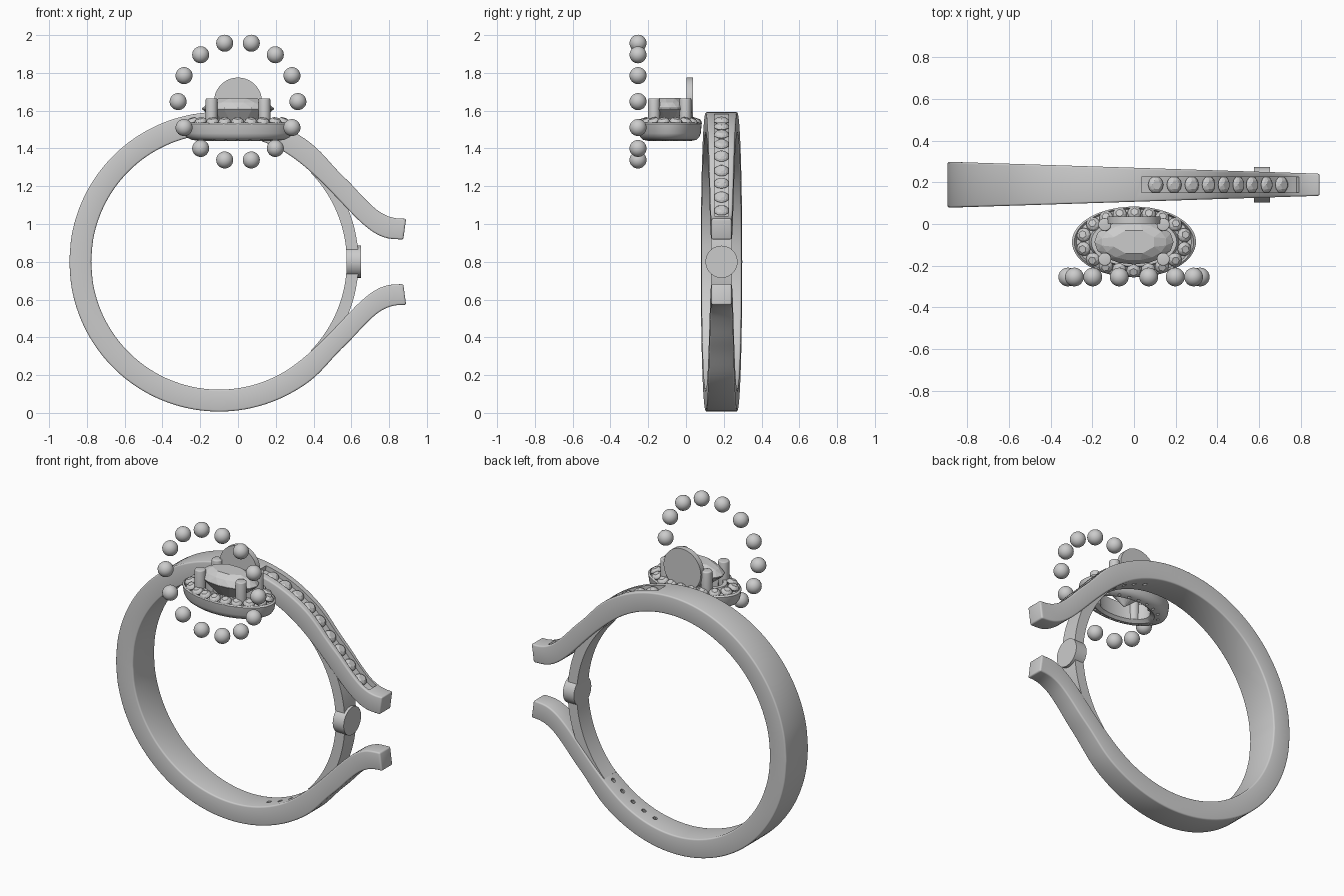
import bpy, bmesh
from math import sin, cos, pi, radians, hypot
from mathutils import Vector, Matrix

if "Cube" in bpy.data.objects:
    bpy.data.objects.remove(bpy.data.objects["Cube"])

CX, CZ, CY = -0.10, 0.80, 0.188          # band centre
HY, HZ, ASP = -0.086, 1.648, 0.57        # head centre, bead ring height, oval ratio


def finish(name, bm):
    bmesh.ops.recalc_face_normals(bm, faces=bm.faces)
    me = bpy.data.meshes.new(name)
    bm.to_mesh(me)
    bm.free()
    ob = bpy.data.objects.new(name, me)
    bpy.context.collection.objects.link(ob)
    return ob


def activate(ob):
    bpy.ops.object.select_all(action='DESELECT')
    ob.select_set(True)
    bpy.context.view_layer.objects.active = ob


def smooth(ob, deg=35):
    activate(ob)
    bpy.ops.object.shade_smooth_by_angle(angle=radians(deg))


def bevel(ob, width):
    activate(ob)
    m = ob.modifiers.new("bevel", 'BEVEL')
    m.width, m.segments, m.limit_method, m.angle_limit = width, 3, 'ANGLE', radians(50)
    bpy.ops.object.modifier_apply(modifier=m.name)


def cut(ob, cutter):
    activate(ob)
    m = ob.modifiers.new("cut", 'BOOLEAN')
    m.operation, m.object, m.solver = 'DIFFERENCE', cutter, 'EXACT'
    bpy.ops.object.modifier_apply(modifier=m.name)
    bpy.data.objects.remove(cutter)


def loft(name, pairs, half_width):
    """Rectangular sections from (inner, outer) xz pairs."""
    bm = bmesh.new()
    rows = []
    for i, o in pairs:
        rows.append([bm.verts.new((p.x, CY + s * half_width(p.x), p.y))
                     for p, s in ((i, -1), (o, -1), (o, 1), (i, 1))])
    for a, b in zip(rows, rows[1:]):
        for k in range(4):
            bm.faces.new((a[k], a[(k + 1) % 4], b[(k + 1) % 4], b[k]))
    bm.faces.new(rows[0])
    bm.faces.new(rows[-1])
    return finish(name, bm)


def polar(r, deg):
    return Vector((CX + r * cos(radians(deg)), CZ + r * sin(radians(deg))))


def spline(pts, n=4):
    out = []
    for k in range(len(pts) - 1):
        a, b = pts[max(k - 1, 0)], pts[k]
        c, d = pts[k + 1], pts[min(k + 2, len(pts) - 1)]
        for j in range(n):
            t = j / n
            out.append(0.5 * (2 * b + (c - a) * t + (2 * a - 5 * b + 4 * c - d) * t * t
                              + (3 * b - a - 3 * c + d) * t ** 3))
    return out + [pts[-1]]


def frame(pos, normal):
    return Matrix.Translation(pos) @ Vector(normal).to_track_quat('Z', 'Y').to_matrix().to_4x4()


def gem(bm, mat, rx, ry, crown, depth, n=12):
    """Faceted stone, girdle at local z = 0."""
    pts = [(0, 0, -depth)]
    for s, z, m, off in ((1, 0, n, 0), (1, 0.1 * crown, n, 0), (0.82, 0.6 * crown, n, 0.5),
                         (0.55, crown, n // 2, 0.5)):
        for k in range(m):
            t = 2 * pi * (k + off) / m
            pts.append((rx * s * cos(t), ry * s * sin(t), z))
    vs = [bm.verts.new(mat @ Vector(p)) for p in pts]
    bmesh.ops.convex_hull(bm, input=vs)


def rod(bm, mat, r, length, n=16):
    bmesh.ops.create_cone(bm, cap_ends=True, segments=n, radius1=r, radius2=r, depth=length, matrix=mat)


# Band: round shank flowing into two open arms, mirrored about mid height
band_w = lambda x: 0.110 - 0.057 * (x + 0.89) / 1.78
ARM = [(.43, 1.235, .525, 1.285), (.50, 1.165, .60, 1.21), (.58, 1.08, .67, 1.135),
       (.65, 1.01, .735, 1.075), (.72, .955, .79, 1.043), (.79, .925, .84, 1.03),
       (.875, .918, .89, 1.028)]
angles = list(range(180, 49, -10))
inner = spline([polar(.677, a) for a in angles] + [Vector(p[:2]) for p in ARM])
outer = spline([polar(.793, a) for a in angles] + [Vector(p[2:]) for p in ARM])
flip = lambda p: Vector((p.x, 2 * CZ - p.y))
upper = list(zip(inner, outer))
band = loft("band", [(flip(i), flip(o)) for i, o in upper[:0:-1]] + upper, band_w)
bevel(band, 0.02)


def at_x(x):
    """Outer point, inner point and outward direction on the upper arm."""
    for (i0, o0), (i1, o1) in zip(upper, upper[1:]):
        if o0.x <= x <= o1.x:
            t = (x - o0.x) / (o1.x - o0.x)
            o, i = o0.lerp(o1, t), i0.lerp(i1, t)
            e = (o1 - o0).normalized()
            return o, i, Vector((-e.y, e.x))


# Stone channel along the upper arm
rail = []
for k in range(41):
    o, i, d = at_x(0.035 + 0.755 * k / 40)
    rail.append((o - 0.03 * d, o + 0.04 * d))
cut(band, loft("channel_cutter", rail, lambda x: 0.037))

# Small drilled holes inside both arms
STONES = (.11, .20, .287, .37, .445, .515, .58, .65, .72)
bm = bmesh.new()
for x in STONES[:5]:
    o, i, d = at_x(x)
    for s in (1, -1):
        p = i if s > 0 else flip(i)
        rod(bm, frame((p.x, CY, p.y), (d.x, 0, s * d.y)), 0.014, 0.06, 10)
cut(band, finish("hole_cutter", bm))
smooth(band)

# Channel stones
bm = bmesh.new()
for x in STONES:
    o, i, d = at_x(x)
    p = o - 0.022 * d
    gem(bm, frame((p.x, CY, p.y), (d.x, 0, d.y)), 0.041, 0.038, 0.02, 0.03)
finish("channel_stones", bm)

# Inner bridge between the arms, with its round boss
bridge = loft("inner_bridge", [(polar(.676, a), polar(.738, a)) for a in range(-44, 45, 2)],
              lambda x: 0.056)
smooth(bridge)
bm = bmesh.new()
rod(bm, frame((0.613, CY, CZ), (1, 0, 0)), 0.085, 0.075, 48)
smooth(finish("bridge_boss", bm))

# Halo dish: oval turned profile (semi-axis, height)
PROFILE = [(.172, 1.455), (.20, 1.44), (.245, 1.445), (.275, 1.46), (.288, 1.48), (.297, 1.53),
           (.286, 1.538), (.275, 1.52), (.215, 1.53), (.205, 1.555), (.18, 1.555)]
bm = bmesh.new()
N = 72
rings = [[bm.verts.new((a * cos(2 * pi * k / N), HY + ASP * a * sin(2 * pi * k / N), z))
          for k in range(N)] for a, z in PROFILE]
for a, b in zip(rings, rings[1:] + rings[:1]):
    for k in range(N):
        bm.faces.new((a[k], a[(k + 1) % N], b[(k + 1) % N], b[k]))
halo = finish("halo_dish", bm)

# Halo stones evenly spaced on the oval, with drilled holes below
oval = [Vector((.248 * cos(2 * pi * k / 720), .138 * sin(2 * pi * k / 720), 0)) for k in range(721)]
total = sum((b - a).length for a, b in zip(oval, oval[1:]))
COUNT, run, want = 18, 0.0, 0.5
stones, holes = bmesh.new(), bmesh.new()
for a, b in zip(oval, oval[1:]):
    run += (b - a).length
    if run >= want * total / COUNT and want < COUNT:
        out = Vector((a.x / .248 ** 2, a.y / .138 ** 2, 0)).normalized()
        gem(stones, frame((a.x, HY + a.y, 1.541), out * 0.35 + Vector((0, 0, 1))),
            0.034, 0.034, 0.02, 0.035)
        rod(holes, Matrix.Translation((a.x * .92, HY + a.y * .92, 1.44)), 0.009, 0.05, 8)
        want += 1
finish("halo_stones", stones)
cut(halo, finish("halo_hole_cutter", holes))
smooth(halo)

# Centre stone
bm = bmesh.new()
gem(bm, Matrix.Translation((0, HY, 1.607)), 0.19, 0.108, 0.06, 0.15, 16)
finish("centre_stone", bm)

# Four prongs
bm = bmesh.new()
for sx in (-1, 1):
    for sy in (-1, 1):
        rod(bm, Matrix.Translation((sx * .14, HY + sy * .083, 1.56)), 0.031, 0.21, 20)
prongs = finish("prongs", bm)
bevel(prongs, 0.006)
smooth(prongs)

# Upright disc behind the stone
bm = bmesh.new()
rod(bm, frame((0, 0.02, HZ), (0, 1, 0)), 0.127, 0.034, 64)
smooth(finish("back_disc", bm))

# Ring of beads in front
bm = bmesh.new()
for k in range(14):
    t = 2 * pi * k / 14
    bmesh.ops.create_uvsphere(bm, u_segments=24, v_segments=16, radius=0.045,
                              matrix=Matrix.Translation((.317 * cos(t), -0.254, HZ + .317 * sin(t))))
smooth(finish("bead_ring", bm), 60)
